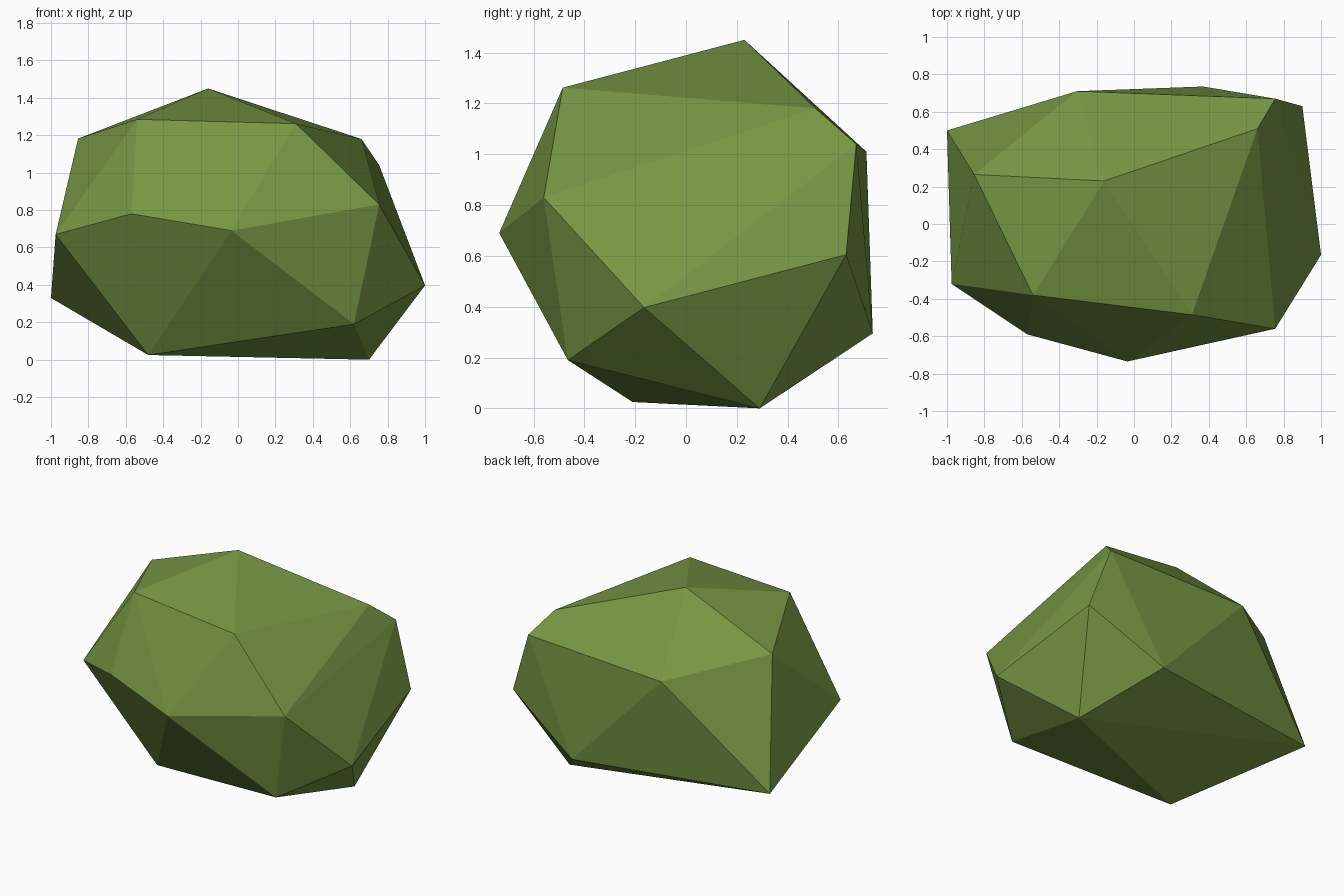
import bpy, bmesh

# Corner points of the faceted boulder, grouped in height bands (x, y, z)
crown = [(-0.16, 0.23, 1.45), (-0.54, -0.38, 1.285), (0.31, -0.485, 1.262),
         (-0.855, 0.265, 1.182), (0.66, 0.51, 1.18)]
shoulder = [(0.755, 0.67, 1.04), (-0.305, 0.71, 1.01), (0.755, -0.56, 0.83),
            (-0.57, -0.59, 0.78)]
waist = [(-0.035, -0.735, 0.69), (-0.975, -0.32, 0.67), (0.90, 0.63, 0.605)]
foot = [(1.0, -0.165, 0.397), (-1.0, 0.50, 0.33), (0.37, 0.735, 0.295),
        (0.62, -0.465, 0.19), (-0.48, -0.21, 0.025), (0.70, 0.29, 0.0)]

# Moss green stone
moss = bpy.data.materials.new("moss_green")
moss.diffuse_color = (0.181, 0.305, 0.056, 1.0)

# Wrap the corners in a convex shell with flat facets
bm = bmesh.new()
for p in crown + shoulder + waist + foot:
    bm.verts.new(p)
bmesh.ops.convex_hull(bm, input=bm.verts[:])
bmesh.ops.recalc_face_normals(bm, faces=bm.faces[:])
mesh = bpy.data.meshes.new("boulder")
bm.to_mesh(mesh)
bm.free()
mesh.materials.append(moss)
boulder = bpy.data.objects.new("boulder", mesh)
bpy.context.collection.objects.link(boulder)
